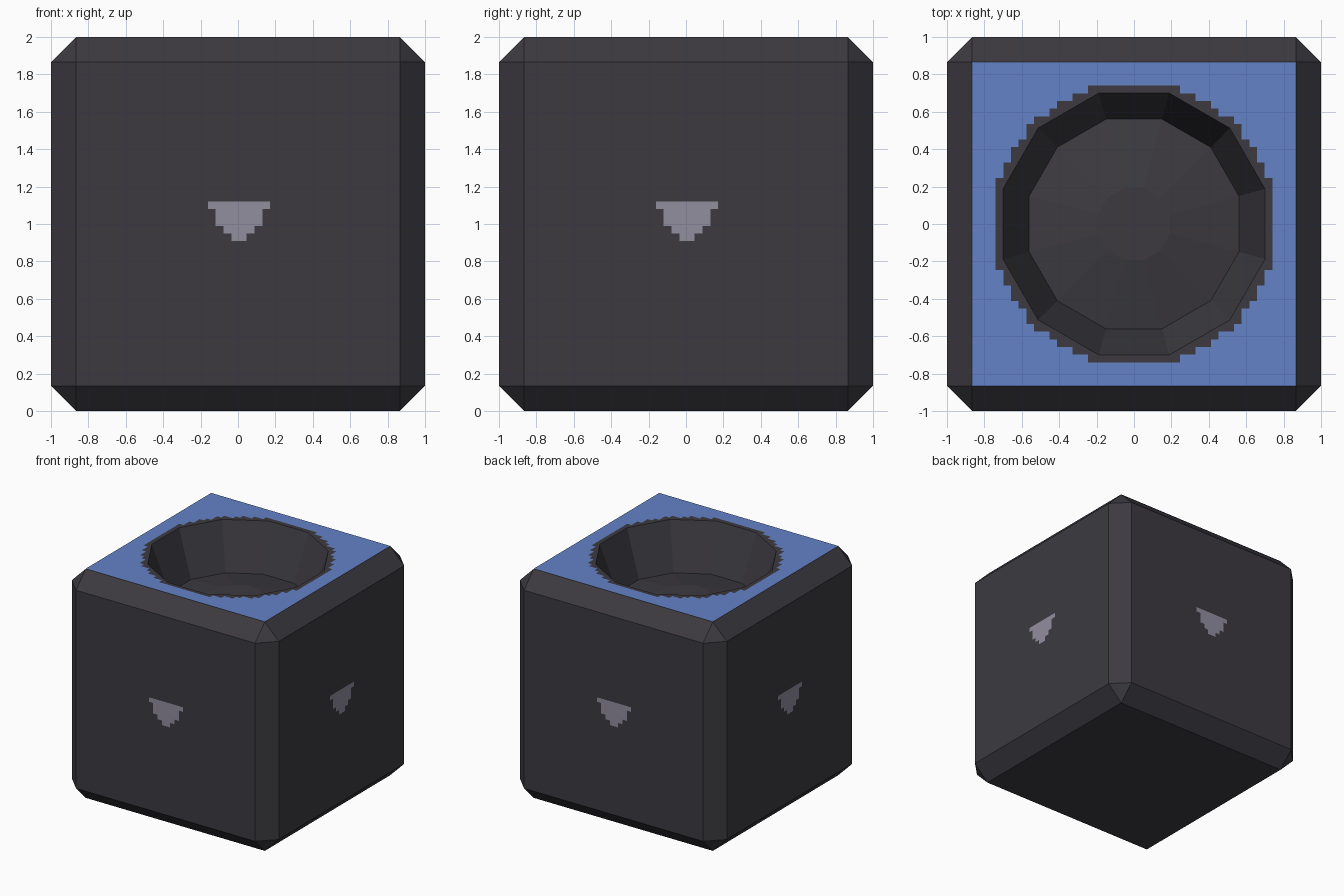
import bpy, bmesh, math
from mathutils import Matrix

if "Cube" in bpy.data.objects:
    bpy.data.objects.remove(bpy.data.objects["Cube"])


def lin(c):
    c /= 255
    return c / 12.92 if c <= 0.04045 else ((c + 0.055) / 1.055) ** 2.4


def material(name, r, g, b):
    m = bpy.data.materials.new(name)
    m.diffuse_color = (lin(r), lin(g), lin(b), 1)
    m.use_nodes = True
    m.node_tree.nodes["Principled BSDF"].inputs["Base Color"].default_value = m.diffuse_color
    return m


def make_object(name, bm, mat):
    me = bpy.data.meshes.new(name)
    bm.to_mesh(me)
    bm.free()
    me.materials.append(mat)
    ob = bpy.data.objects.new(name, me)
    bpy.context.collection.objects.link(ob)
    return ob


def add_quad(bm, x0, x1, y0, y1, z):
    bm.faces.new([bm.verts.new(p) for p in
                  ((x0, y0, z), (x1, y0, z), (x1, y1, z), (x0, y1, z))])


dark = material("charcoal", 60, 58, 64)
blue = material("blue", 99, 130, 198)
grey = material("light grey", 146, 142, 160)
CH = 0.135
LIFT = 0.002

# body: chamfered cube with an open top
bm = bmesh.new()
bmesh.ops.create_cube(bm, size=2, matrix=Matrix.Translation((0, 0, 1)))
bmesh.ops.bevel(bm, geom=bm.edges[:], offset=CH, segments=1, affect='EDGES')
top = [f for f in bm.faces if f.calc_center_median().z > 1.99]
rim_edges = list(top[0].edges)
bmesh.ops.delete(bm, geom=top, context='FACES_ONLY')

# bowl: twelve-sided wall and a slightly raised floor
rings = []
for r, z in ((0.725, 2.0), (0.58, 1.6), (0.2, 1.67)):
    rings.append([bm.verts.new((r * math.cos(math.radians(15 + 30 * i)),
                                r * math.sin(math.radians(15 + 30 * i)), z))
                  for i in range(12)])
for a, b in zip(rings, rings[1:]):
    for i in range(12):
        j = (i + 1) % 12
        bm.faces.new((a[i], a[j], b[j], b[i]))
bm.faces.new(rings[2])
rim_edges += [bm.edges.get((rings[0][i], rings[0][(i + 1) % 12])) for i in range(12)]
bmesh.ops.triangle_fill(bm, edges=rim_edges, use_beauty=True, normal=(0, 0, 1))
bmesh.ops.recalc_face_normals(bm, faces=bm.faces[:])
make_object("body", bm, dark)

# blue top panel with a stepped round opening, built from strips
bm = bmesh.new()
E = 1 - CH
step = 0.0411
rows = 18
for s in (-1, 1):
    for k in range(rows):
        y0, y1 = k * step, (k + 1) * step
        mid = (y0 + y1) / 2
        x = round(math.sqrt(0.76 ** 2 - mid ** 2) / step) * step
        ya, yb = sorted((s * y0, s * y1))
        add_quad(bm, -E, -x, ya, yb, 2 + LIFT)
        add_quad(bm, x, E, ya, yb, 2 + LIFT)
    ya, yb = sorted((s * rows * step, s * E))
    add_quad(bm, -E, E, ya, yb, 2 + LIFT)
make_object("top_panel", bm, blue)

# stepped triangle mark on each of the four sides
for n, side in enumerate(("front", "right", "back", "left")):
    bm = bmesh.new()
    for hw, z0, z1 in ((0.165, 1.08, 1.12), (0.125, 0.99, 1.08),
                       (0.083, 0.95, 0.99), (0.04, 0.91, 0.95)):
        add_quad(bm, -hw + 0.005, hw + 0.005, z0, z1, 0)
    bm.transform(Matrix.Rotation(n * math.pi / 2, 4, 'Z')
                 @ Matrix.Translation((0, -1 - LIFT, 0))
                 @ Matrix.Rotation(math.pi / 2, 4, 'X'))
    make_object(side + "_mark", bm, grey)
